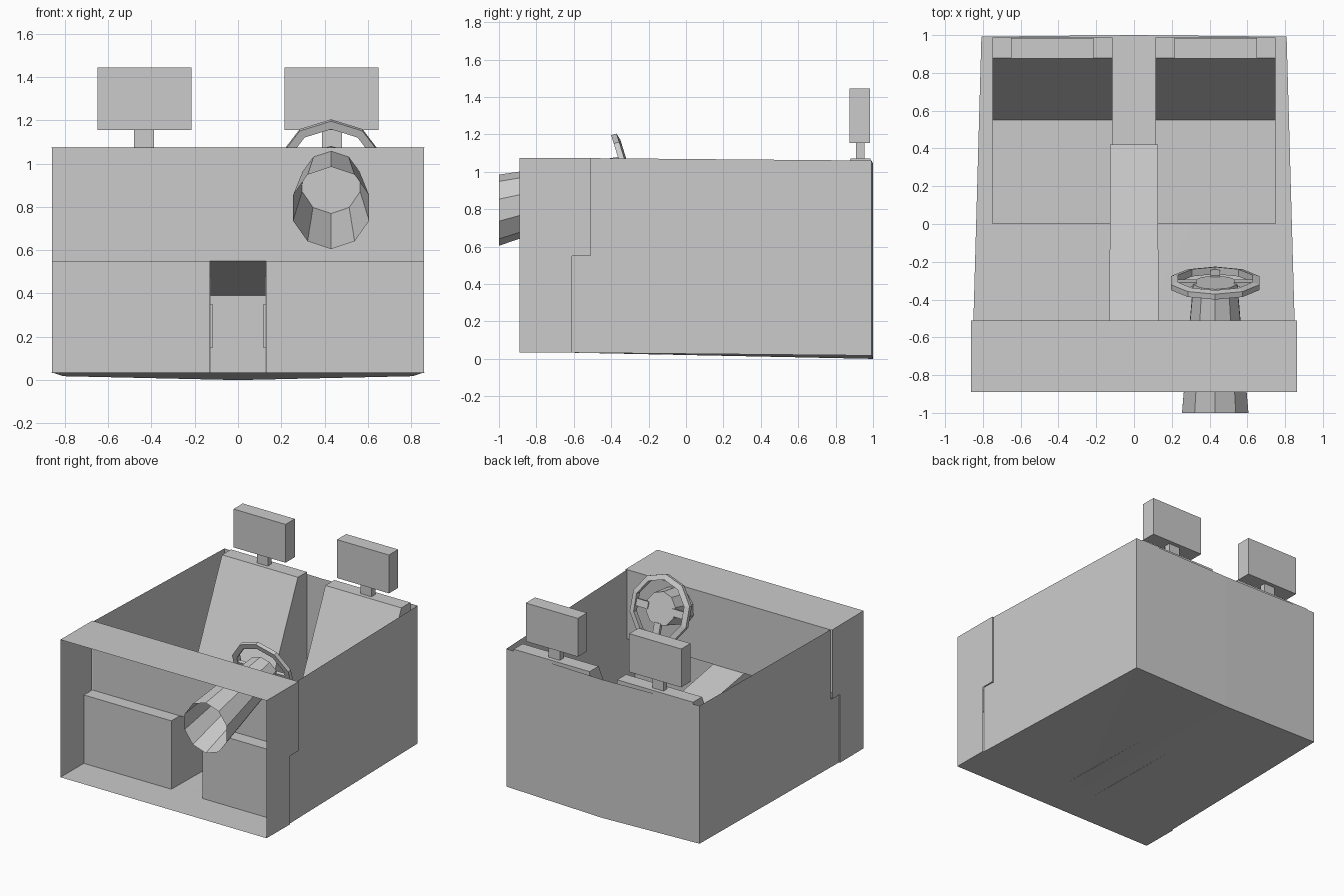
import bpy
from math import sin, cos, pi, atan2
from mathutils import Vector, Matrix

if "Cube" in bpy.data.objects:
    bpy.data.objects.remove(bpy.data.objects["Cube"])


def make(name, verts, faces):
    me = bpy.data.meshes.new(name)
    me.from_pydata([tuple(v) for v in verts], [], faces)
    me.update()
    ob = bpy.data.objects.new(name, me)
    bpy.context.collection.objects.link(ob)
    return ob


def sheets(name, polys):
    """Several flat polygons as one sheet object."""
    verts, faces = [], []
    for p in polys:
        faces.append(list(range(len(verts), len(verts) + len(p))))
        verts += p
    return make(name, verts, faces)


def box(name, x0, x1, y0, y1, z0, z1):
    return prism(name, [(y0, z0), (y0, z1), (y1, z1), (y1, z0)], x0, x1)


def prism(name, prof, x0, x1):
    """Extrude a (y, z) profile along x."""
    n = len(prof)
    verts = [(x, y, z) for x in (x0, x1) for y, z in prof]
    faces = [list(range(n)), list(range(2 * n - 1, n - 1, -1))]
    faces += [[i, i + n, (i + 1) % n + n, (i + 1) % n] for i in range(n)]
    return make(name, verts, faces)


def tub_x(y):
    return 0.853 - 0.045 * (y + 0.61) / 1.6


W, T = 0.862, 0.13
step = [(-0.51, 1.073), (-0.51, 0.55), (-0.61, 0.55), (-0.61, 0.033)]

# Front bay: open towards the front, stepped sides, flat top and floor
side = [(-0.89, 0.035), (-0.89, 1.075)] + step
bay = [[(s * W, y, z) for y, z in side] for s in (-1, 1)]
for (y0, z0), (y1, z1) in (((-0.89, 1.075), step[0]), ((-0.89, 0.035), step[3])):
    bay.append([(-W, y0, z0), (W, y0, z0), (W, y1, z1), (-W, y1, z1)])
sheets("front_bay", bay)

# Cabin tub: tapered sides, slightly bowed rear wall and floor
side = step + [(0.992, 0.018), (0.992, 1.06)]
tub = []
R = 0.992
for s in (-1, 1):
    x1 = s * tub_x(R)
    tub.append([(s * tub_x(y), y, z) for y, z in side])
    tub.append([(x1, R, 0.018), (0, 1, 0), (0, 1, 1.045), (x1, R, 1.06)])
    tub.append([(0, -0.61, 0.033), (s * tub_x(-0.61), -0.61, 0.033), (x1, R, 0.018)])
    tub.append([(0, -0.61, 0.033), (x1, R, 0.018), (0, 1, 0)])
sheets("cabin_tub", tub)

# Firewall: upper wall, then a ledge and lower wall either side of the tunnel
wall = [[(-0.86, -0.51, 0.55), (0.86, -0.51, 0.55), (0.86, -0.51, 1.073), (-0.86, -0.51, 1.073)]]
for s in (-1, 1):
    a, b = s * T, s * 0.86
    wall.append([(a, -0.61, 0.55), (b, -0.61, 0.55), (b, -0.51, 0.55), (a, -0.51, 0.55)])
    wall.append([(a, -0.61, 0.033), (b, -0.61, 0.033), (b, -0.61, 0.55), (a, -0.61, 0.55)])
sheets("firewall", wall)

# Centre tunnel: sloping roof, sides and rear end
E, F, Y = 0.126, 0.015, 0.42
tunnel = [[(-T, -0.51, 0.55), (T, -0.51, 0.55), (E, Y, 0.39), (-E, Y, 0.39)],
          [(-E, Y, 0.39), (E, Y, 0.39), (E, Y, F), (-E, Y, F)]]
for s in (-1, 1):
    tunnel.append([(s * T, -0.61, 0.033), (s * T, -0.61, 0.55), (s * T, -0.51, 0.55),
                   (s * E, Y, 0.39), (s * E, Y, F)])
sheets("centre_tunnel", tunnel)

# Seats with head restraints
seat = [(0, 0.15), (0, 0.35), (0.55, 0.35), (0.88, 1.07), (0.987, 1.07), (0.987, 0.15)]
for s, side_name in ((-1, "left"), (1, "right")):
    def span(a, b):
        return sorted((s * a, s * b))
    prism(side_name + "_seat", seat, *span(0.115, 0.75))
    box(side_name + "_headrest", *span(0.215, 0.65), 0.875, 0.985, 1.155, 1.445)
    box(side_name + "_headrest_post", *span(0.387, 0.48), 0.91, 0.955, 1.06, 1.16)

# Steering column: ten-sided open cone, capped by the wheel hub
N = 10
TILT = 0.30
hub = Vector((0.43, -0.31, 0.965))
frame = Matrix.Translation(hub) @ Matrix.Rotation(TILT, 4, 'X')
ang = [2 * pi * i / N for i in range(N)]
verts = [(0.43 + 0.185 * sin(a), -1, 0.795 + 0.19 * cos(a)) for a in ang]
verts += [frame @ Vector((0.122 * sin(a), 0, 0.122 * cos(a))) for a in ang]
faces = [[i, (i + 1) % N, (i + 1) % N + N, i + N] for i in range(N)]
make("steering_column", verts, faces + [list(range(N, 2 * N))])

# Steering wheel rim: square section swept around ten sides
sec = [(0.247, -0.018), (0.247, 0.012), (0.208, 0.022), (0.208, -0.018)]
verts = [frame @ Vector((r * sin(a), d, r * cos(a))) for a in ang for r, d in sec]
faces = [[4 * i + k, 4 * i + (k + 1) % 4, 4 * ((i + 1) % N) + (k + 1) % 4, 4 * ((i + 1) % N) + k]
         for i in range(N) for k in range(4)]
make("steering_wheel_rim", verts, faces)

# Spokes: left, right and bottom
for k, a in enumerate((pi / 2, pi, 3 * pi / 2)):
    spoke = box(f"steering_spoke_{k}", -0.026, 0.026, -0.016, 0.008, 0.10, 0.215)
    spoke.data.transform(frame @ Matrix.Rotation(a, 4, 'Y'))
